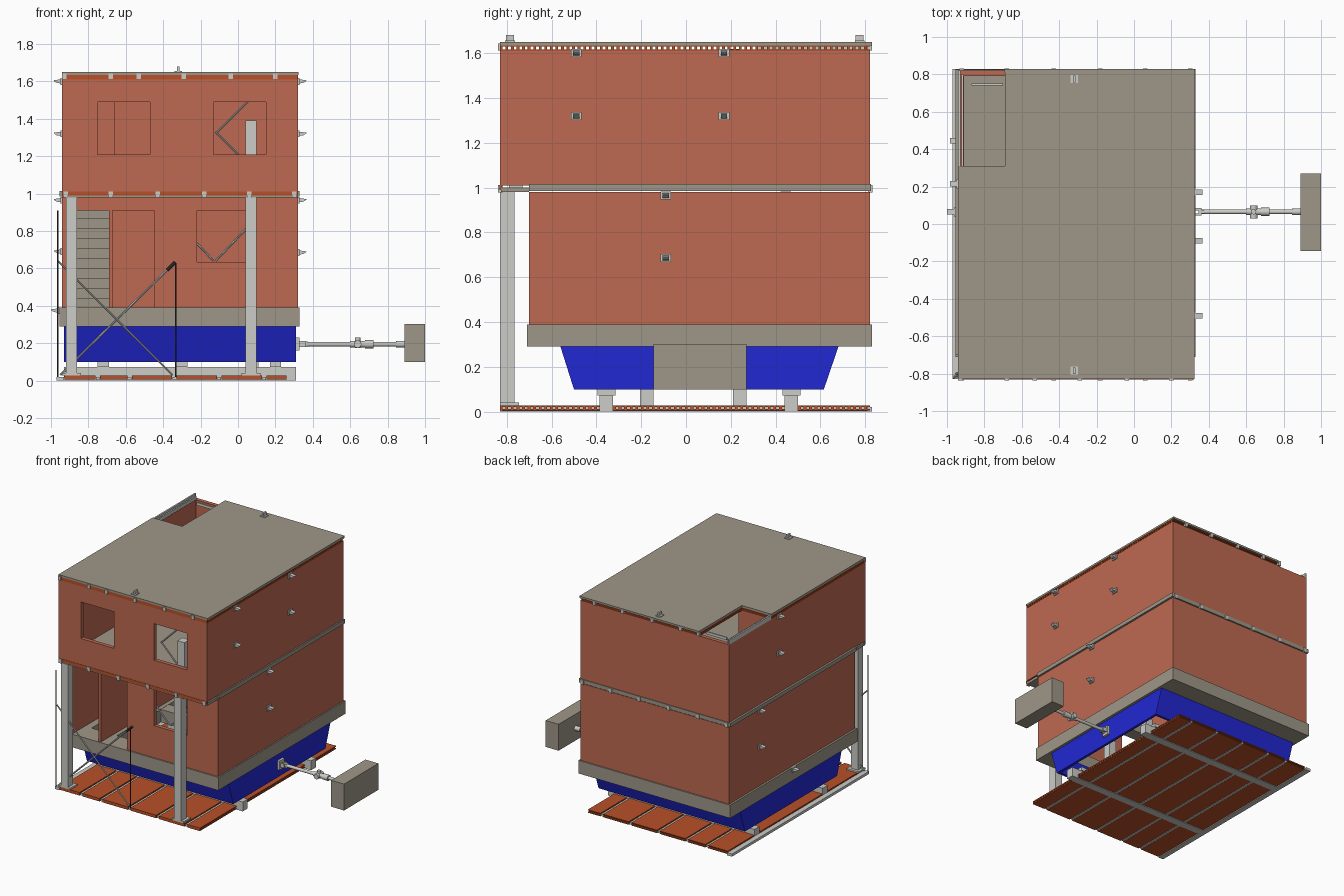
import bpy, bmesh, math
from mathutils import Vector, Matrix

if "Cube" in bpy.data.objects:
    bpy.data.objects.remove(bpy.data.objects["Cube"])


def material(name, rgb):
    m = bpy.data.materials.new(name)
    lin = [((c / 255 + 0.055) / 1.055) ** 2.4 for c in rgb]
    m.diffuse_color = (*lin, 1)
    m.use_nodes = True
    m.node_tree.nodes["Principled BSDF"].inputs["Base Color"].default_value = m.diffuse_color
    return m


WALL = material("brick_red", (190, 106, 82))
DECK = material("deck_orange", (184, 80, 40))
CONC = material("concrete_grey", (159, 151, 137))
STEEL = material("light_steel", (204, 204, 199))
BLUE = material("frame_blue", (34, 40, 212))
DARK = material("dark_pole", (60, 60, 60))


def finish(bm, name, mat):
    bmesh.ops.recalc_face_normals(bm, faces=bm.faces)
    me = bpy.data.meshes.new(name)
    bm.to_mesh(me)
    bm.free()
    me.materials.append(mat)
    ob = bpy.data.objects.new(name, me)
    bpy.context.collection.objects.link(ob)
    return ob


def add_box(bm, x0, x1, y0, y1, z0, z1):
    m = Matrix.Translation(((x0 + x1) / 2, (y0 + y1) / 2, (z0 + z1) / 2)) @ \
        Matrix.Diagonal((x1 - x0, y1 - y0, z1 - z0, 1))
    bmesh.ops.create_cube(bm, size=1, matrix=m)


def boxes(name, mat, *items):
    bm = bmesh.new()
    for b in items:
        add_box(bm, *b)
    return finish(bm, name, mat)


def rod(name, mat, p, q, r, n=8):
    p, q = Vector(p), Vector(q)
    d = q - p
    m = Matrix.Translation((p + q) / 2) @ d.to_track_quat('Z', 'Y').to_matrix().to_4x4()
    bm = bmesh.new()
    bmesh.ops.create_cone(bm, cap_ends=True, segments=n, radius1=r, radius2=r,
                          depth=d.length, matrix=m)
    return finish(bm, name, mat)


def front_wall(name, x0, x1, z0, z1, y, t, holes):
    """Wall facing -y with rectangular openings (xa, xb, za, zb)."""
    xs = sorted({x0, x1, *[v for h in holes for v in h[:2]]})
    zs = sorted({z0, z1, *[v for h in holes for v in h[2:]]})
    bm = bmesh.new()
    for a, b in zip(xs, xs[1:]):
        for c, d in zip(zs, zs[1:]):
            mx, mz = (a + b) / 2, (c + d) / 2
            if not any(h[0] < mx < h[1] and h[2] < mz < h[3] for h in holes):
                bm.faces.new([bm.verts.new(v) for v in
                              ((a, y, c), (b, y, c), (b, y, d), (a, y, d))])
    bmesh.ops.remove_doubles(bm, verts=bm.verts, dist=1e-5)
    r = bmesh.ops.extrude_face_region(bm, geom=bm.faces[:])
    bmesh.ops.translate(bm, vec=(0, t, 0),
                        verts=[g for g in r["geom"] if isinstance(g, bmesh.types.BMVert)])
    return finish(bm, name, WALL)


def deck(name, x0, x1, y0, y1, z0, z1, pitch=0.025):
    """Cellular steel deck: two skins joined by ribs along x."""
    t = 0.006
    parts = [(x0, x1, y0, y1, z0, z0 + t), (x0, x1, y0, y1, z1 - t, z1)]
    n = max(1, round((y1 - y0) / pitch))
    for i in range(n):
        y = y0 + i * (y1 - y0) / n
        parts.append((x0, x1, y, y + 0.012, z0 + t, z1 - t))
    boxes(name, DECK, *parts)


# ---- base: deck planks between two long beams, and a side rail
cuts = [-0.94, -0.75, -0.58, -0.34, -0.10, 0.14, 0.27]
for i, (a, b) in enumerate(zip(cuts, cuts[1:])):
    for j, (c, d) in enumerate(((-0.83, -0.385), (-0.325, 0.44), (0.50, 0.82))):
        deck(f"base_plank_{i}_{j}", a + 0.012, b - 0.012, c, d, 0.005, 0.028)
boxes("base_joists", STEEL, *[(x - 0.01, x + 0.01, -0.82, 0.81, 0.004, 0.02) for x in cuts[1:-1]])
boxes("base_rail", STEEL, (-0.97, -0.93, -0.83, 0.83, 0, 0.02))
boxes("base_beams", STEEL, *[(-0.93, 0.31, y, y + 0.06, 0, 0.072) for y in (-0.385, 0.44)])
boxes("bearings", STEEL, *[(x - 0.03, x + 0.03, y - 0.04, y + 0.04, 0.072, 0.10)
                           for x in (-0.72, -0.3, 0.2) for y in (-0.355, 0.47)])
boxes("inner_posts", STEEL, *[(x, x + 0.06, y, y + 0.06, 0.02, 0.30)
                              for x in (-0.75, 0.05) for y in (-0.205, 0.21)])

# ---- blue sloped frame, open above and below
bm = bmesh.new()
rings = []
for inset in (0, 0.02):
    for z, ya, yb in ((0.10, -0.50, 0.615), (0.29, -0.56, 0.68)):
        xa, xb = -0.93 + inset, 0.31 - inset
        rings.append([bm.verts.new((x, y, z)) for x, y in
                      ((xa, ya + inset), (xb, ya + inset), (xb, yb - inset), (xa, yb - inset))])
for p, q in ((0, 1), (1, 3), (3, 2), (2, 0)):
    for k in range(4):
        n = (k + 1) % 4
        bm.faces.new((rings[p][k], rings[p][n], rings[q][n], rings[q][k]))
finish(bm, "blue_frame", BLUE)

# ---- concrete foundation ring with cross beams
FX0, FX1, FY0, FY1 = -0.955, 0.33, -0.71, 0.83
boxes("foundation", CONC,
      (FX0, FX1, FY0, FY0 + 0.16, 0.29, 0.39), (FX0, FX1, FY1 - 0.16, FY1, 0.29, 0.39),
      (FX0, FX0 + 0.1, FY0 + 0.16, FY1 - 0.16, 0.29, 0.39),
      (FX1 - 0.1, FX1, FY0 + 0.16, FY1 - 0.16, 0.29, 0.39),
      (-0.72, -0.64, FY0 + 0.16, FY1 - 0.16, 0.29, 0.389),
      (-0.24, -0.16, FY0 + 0.16, FY1 - 0.16, 0.29, 0.389),
      (FX0 + 0.1, FX1 - 0.1, -0.02, 0.08, 0.29, 0.388))

# ---- walls
X0, X1, T = -0.94, 0.32, 0.03
for tag, y0, z0, z1 in (("lower", -0.70, 0.39, 0.98), ("upper", -0.83, 1.01, 1.61)):
    boxes(f"{tag}_left_wall", WALL, (X0, X0 + T, y0 + T, 0.82 - T, z0, z1))
    boxes(f"{tag}_right_wall", WALL, (X1 - T, X1, y0 + T, 0.82 - T, z0, z1))
    boxes(f"{tag}_back_wall", WALL, (X0, X1, 0.82 - T, 0.82, z0, z1))
front_wall("lower_front_wall", X0, X1, 0.39, 0.98, -0.70, T,
           [(-0.91, -0.69, 0.39, 0.91), (-0.67, -0.45, 0.39, 0.91), (-0.22, 0.06, 0.635, 0.91)])
front_wall("upper_front_wall", X0, X1, 1.01, 1.61, -0.83, T,
           [(-0.75, -0.47, 1.21, 1.49), (-0.13, 0.15, 1.21, 1.49)])
boxes("stair_partition", WALL, (-0.69, -0.67, -0.67, 0.3, 0.39, 0.98))
boxes("upper_partition", WALL, (X0 + T, -0.66, 0.28, 0.31, 1.01, 1.61))

# ---- stairs
boxes("stairs", CONC, *[(-0.905, -0.69, -0.25 + i * 0.075, -0.175 + i * 0.075 + 0.04,
                         0.39 + i * 0.053, 0.39 + (i + 1) * 0.053) for i in range(11)])

# ---- middle floor
boxes("middle_floor", CONC, (FX0, FX1, -0.70, 0.825, 0.985, 1.015),
      (X0, X1, -0.825, -0.70, 0.98, 1.0))
boxes("middle_floor_edge", DECK, (X0, X1, -0.832, -0.82, 0.99, 1.012))
boxes("middle_joists", STEEL, *[(x - 0.012, x + 0.012, y, y + 0.02, 0.978, 1.012)
      for x in (-0.92, -0.68, -0.43, -0.18, 0.06, 0.30) for y in (-0.838, 0.812)])

# ---- roof slab with a stair opening at the back left
RZ0, RZ1 = 1.635, 1.65
boxes("roof", CONC, (X0, X1 + 0.003, -0.83, 0.31, RZ0, RZ1),
      (-0.69, X1 + 0.003, 0.31, 0.83, RZ0, RZ1))
deck("roof_deck_front", X0, X1, -0.83, 0.31, 1.61, RZ0)
deck("roof_deck_back", -0.69, X1, 0.31, 0.82, 1.61, RZ0)
boxes("roof_opening_beams", STEEL, (X0, X0 + 0.012, 0.31, 0.82, 1.61, 1.645),
      (X0 + 0.018, X0 + 0.028, 0.31, 0.80, 1.61, 1.635), (-0.87, -0.70, 0.74, 0.75, 1.60, 1.62))
boxes("roof_joists", STEEL, *[(x - 0.012, x + 0.012, y, y + 0.02, 1.612, 1.642)
      for x in (-0.928, -0.68, -0.53, -0.29, -0.04, 0.20) for y in (-0.838, 0.81)
      if y < 0 or x > -0.69])

# ---- front columns with base plates, continuing behind the upper wall
for tag, x in (("left", -0.92), ("right", 0.04)):
    boxes(f"{tag}_column", STEEL, (x, x + 0.06, -0.83, -0.765, 0.03, 0.98),
          (x, x + 0.06, -0.79, -0.73, 1.0, 1.39),
          (x - 0.02, x + 0.08, -0.83, -0.745, 0.028, 0.04))

# ---- poles and bracing
rod("left_pole", DARK, (-0.963, -0.825, 0), (-0.963, -0.825, 0.91), 0.004)
rod("middle_pole", DARK, (-0.333, -0.825, 0.02), (-0.333, -0.825, 0.63), 0.004)
rod("front_brace_a", STEEL, (-0.95, -0.80, 0.03), (-0.35, -0.80, 0.62), 0.006)
rod("front_brace_b", STEEL, (-0.963, -0.815, 0.64), (-0.35, -0.815, 0.03), 0.005)
rod("brace_tip", DARK, (-0.38, -0.80, 0.59), (-0.335, -0.80, 0.635), 0.009)
for i, (a, b) in enumerate((((-0.12, 1.32), (0.08, 1.52)), ((-0.12, 1.33), (0.08, 1.13)),
                            ((-0.12, 0.64), (0.07, 0.84)), ((-0.13, 0.64), (-0.33, 0.85)))):
    y = -0.76 if i < 2 else -0.64
    rod(f"window_brace_{i}", STEEL, (a[0], y, a[1]), (b[0], y, b[1]), 0.006)


# ---- sensor brackets: plate with a wedge nose
def bracket(name, x, s, y, z):
    boxes(name + "_plate", STEEL, tuple(sorted((x, x + s * 0.008))) +
          (y - 0.024, y + 0.024, z - 0.018, z + 0.018))
    bm = bmesh.new()
    a, b = [[bm.verts.new((x + s * u, y + w, z + v)) for u, v in
             ((0, 0.012), (0, -0.012), (0.03, -0.008), (0.045, 0.002), (0.045, 0.006))]
            for w in (-0.014, 0.014)]
    bm.faces.new(a)
    bm.faces.new(b)
    for k in range(5):
        bm.faces.new((a[k], a[k - 1], b[k - 1], b[k]))
    finish(bm, name, STEEL)


for i, (y, z) in enumerate(((-0.49, 1.60), (-0.49, 1.32), (0.17, 1.60), (0.17, 1.32),
                            (-0.09, 0.965), (-0.09, 0.685))):
    bracket(f"right_bracket_{i}", X1, 1, y, z)
for i, (y, z) in enumerate(((0.215, 1.60), (0.215, 1.32), (0.445, 0.965), (0.445, 0.69))):
    bracket(f"left_bracket_{i}", X0, -1, y, z)
bracket("foundation_bracket", FX0, -1, 0.065, 0.375)
for tag, y in (("front", -0.785), ("back", 0.775)):
    boxes(f"{tag}_roof_bracket", STEEL, (-0.34, -0.30, y - 0.022, y + 0.022, RZ1, RZ1 + 0.006),
          (-0.325, -0.312, y - 0.018, y + 0.018, RZ1, 1.68))

# ---- pushing actuator: lathed rod, fittings and reaction block
AY, AZ = 0.065, 0.195
prof = [(0.35, 0.012), (0.60, 0.012), (0.60, 0.018), (0.68, 0.018), (0.68, 0.022),
        (0.725, 0.022), (0.725, 0.012), (0.845, 0.012), (0.845, 0.018), (0.89, 0.018)]
bm = bmesh.new()
N = 16
loops = [[bm.verts.new((x, AY + r * math.cos(2 * math.pi * k / N),
                        AZ + r * math.sin(2 * math.pi * k / N))) for k in range(N)]
         for x, r in prof]
for a, b in zip(loops, loops[1:]):
    for k in range(N):
        bm.faces.new((a[k - 1], a[k], b[k], b[k - 1]))
ob = finish(bm, "actuator_rod", STEEL)
bpy.context.view_layer.objects.active = ob
ob.select_set(True)
bpy.ops.object.shade_smooth_by_angle()
rod("actuator_valve", STEEL, (0.64, AY - 0.035, AZ), (0.64, AY + 0.035, AZ), 0.02, 12)
rod("actuator_valve_upright", STEEL, (0.64, AY, AZ - 0.02), (0.64, AY, AZ + 0.035), 0.014, 12)
boxes("actuator_mount", STEEL, (0.31, 0.328, AY - 0.03, AY + 0.03, AZ - 0.035, AZ + 0.035),
      (0.328, 0.36, AY - 0.02, AY - 0.008, AZ - 0.016, AZ + 0.016),
      (0.328, 0.36, AY + 0.008, AY + 0.02, AZ - 0.016, AZ + 0.016),
      (0.345, 0.375, AY - 0.01, AY + 0.01, AZ - 0.014, AZ + 0.014))
boxes("reaction_block", CONC, (0.89, 1.0, -0.145, 0.27, 0.10, 0.302))
